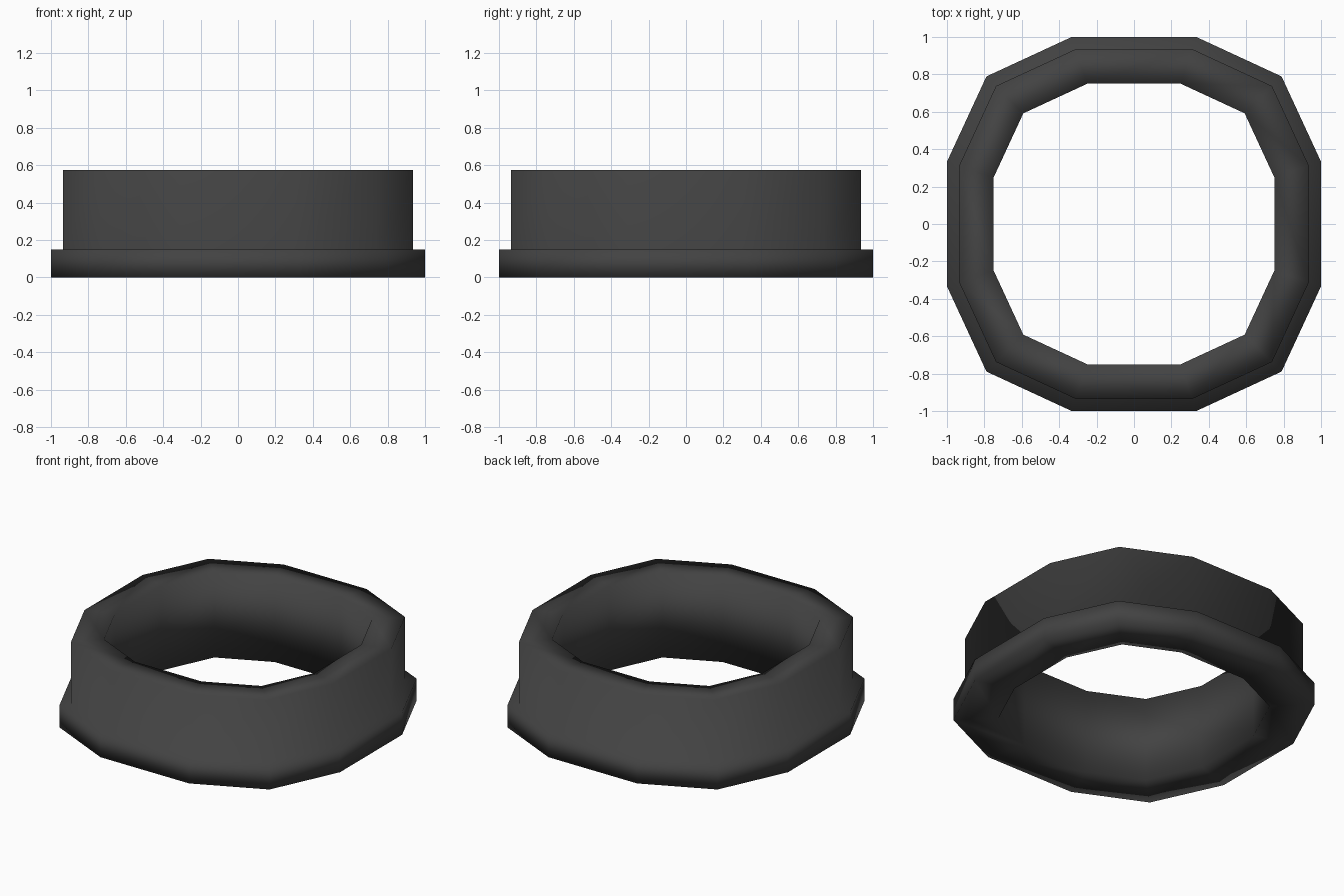
import bpy, bmesh

if "Cube" in bpy.data.objects:
    bpy.data.objects.remove(bpy.data.objects["Cube"])

# dark rubber material
mat = bpy.data.materials.new("dark grey")
mat.diffuse_color = (0.055, 0.055, 0.055, 1)
mat.use_nodes = True
mat.node_tree.nodes["Principled BSDF"].inputs["Base Color"].default_value = mat.diffuse_color

# twelve-sided outline: one quarter, rotated round four times
outline = []
quarter = [(1, -0.333), (1, 0.333), (0.789, 0.789)]
for i in range(4):
    outline += quarter
    quarter = [(-y, x) for x, y in quarter]

# ring cross-section: (scale of outline, height)
profile = [(0.75, 0), (1, 0), (1, 0.15), (0.935, 0.15), (0.935, 0.575), (0.75, 0.575)]

# flanged ring: sweep the cross-section round the outline
bm = bmesh.new()
loops = [[bm.verts.new((x * s, y * s, z)) for x, y in outline] for s, z in profile]
n = len(outline)
for k, a in enumerate(loops):
    b = loops[(k + 1) % len(loops)]
    for i in range(n):
        j = (i + 1) % n
        bm.faces.new((a[i], a[j], b[j], b[i])).smooth = True
bmesh.ops.recalc_face_normals(bm, faces=bm.faces)
mesh = bpy.data.meshes.new("flanged_ring")
bm.to_mesh(mesh)
bm.free()
mesh.materials.append(mat)
bpy.context.collection.objects.link(bpy.data.objects.new("flanged_ring", mesh))
